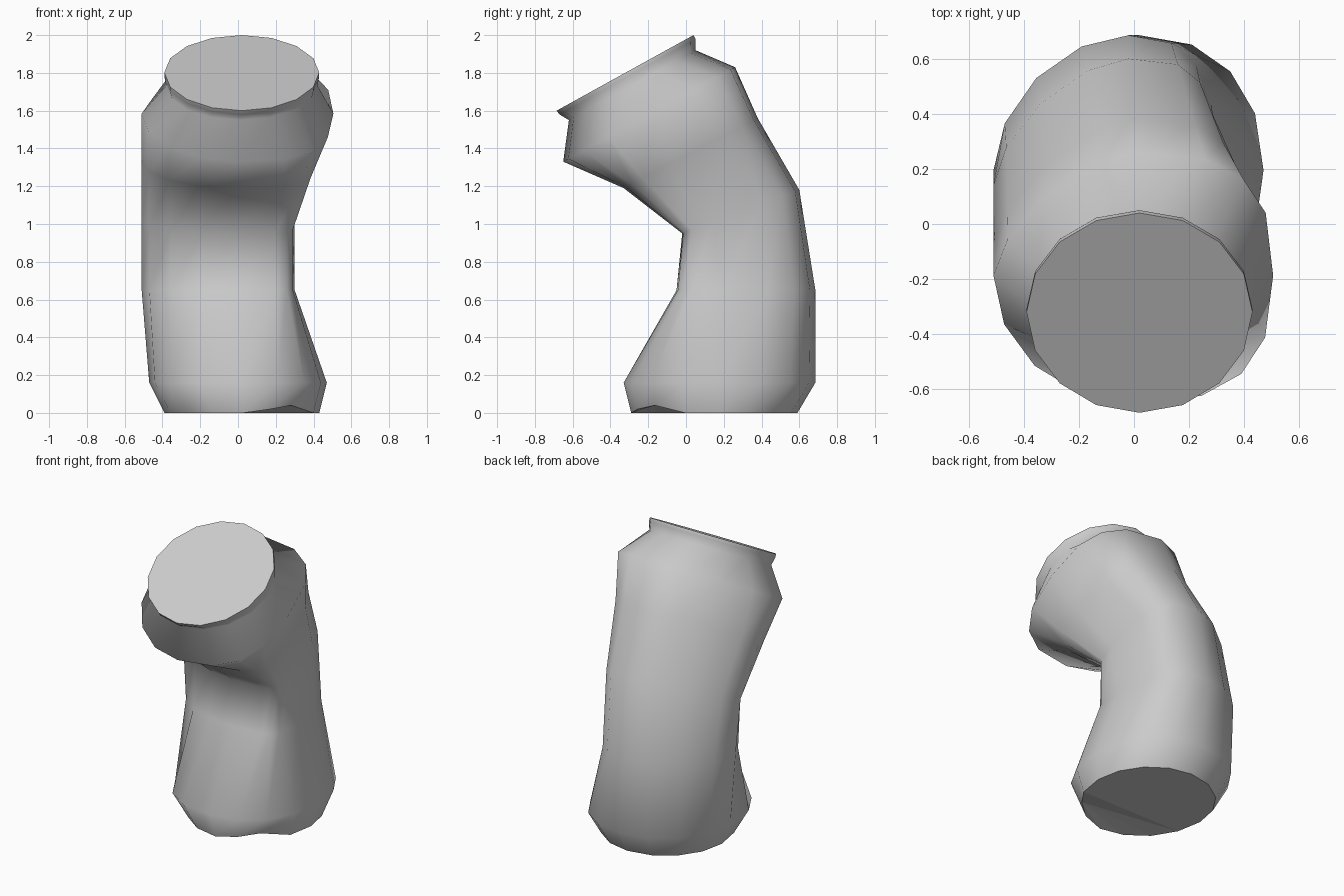
import bpy, bmesh, math
from mathutils import Vector

cube = bpy.data.objects.get("Cube")
if cube:
    bpy.data.objects.remove(cube, do_unlink=True)

SIDES = 16
ROUND = (1, 1, 1, 1)

# One plain metal colour
metal = bpy.data.materials.new("plain_grey_metal")
metal.use_nodes = True
grey = (0.6, 0.6, 0.6, 1)
metal.diffuse_color = grey
metal.node_tree.nodes["Principled BSDF"].inputs["Base Color"].default_value = grey

# Each ring: front (y, z), back (y, z), x limits, radius of the round side, and
# corner powers (below 1 squarer, above 1 flatter) in the order
# back left, back right, front right, front left
RINGS = [
    ((-0.29, 0.00), (0.59, 0.00), -0.39, 0.43, 0.42, ROUND),                  # base
    ((-0.33, 0.16), (0.685, 0.16), -0.47, 0.47, 0.49, (0.9, 1, 0.8, 0.9)),    # lower shoulder
    ((-0.05, 0.65), (0.685, 0.65), -0.51, 0.30, 0.49, (0.75, 1.1, 1.1, 0.4)), # crushed waist
    ((-0.02, 0.95), (0.60, 1.18), -0.51, 0.30, 0.49, (0.6, 1.25, 1.1, 0.4)),
    ((-0.33, 1.19), (0.38, 1.56), -0.51, 0.40, 0.50, (0.6, 1.4, 1, 0.5)),
    ((-0.65, 1.33), (0.26, 1.83), -0.51, 0.505, 0.51, (0.7, 1.3, 1, 0.75)),   # upper shoulder
    ((-0.62, 1.55), (0.05, 1.92), -0.38, 0.42, 0.39, ROUND),                  # neck
    ((-0.67, 1.58), (0.05, 1.98), -0.39, 0.43, 0.41, ROUND),                  # lip
    ((-0.685, 1.60), (0.04, 2.00), -0.39, 0.43, 0.41, ROUND),                 # rim
]


def add_ring(bm, front, back, x_min, x_max, radius, powers):
    """Tilted ring, round at the right and back, pushed in at the front left."""
    f, b = Vector((0, *front)), Vector((0, *back))
    length = (b - f).length
    depth = (b - f) / length
    pivot = b - depth * radius
    pivot_x = x_min + radius
    verts = []
    for i in range(SIDES):
        a = 2 * math.pi * i / SIDES
        power = powers[i * 4 // SIDES]
        c = math.copysign(abs(math.cos(a)) ** power, math.cos(a))
        s = math.copysign(abs(math.sin(a)) ** power, math.sin(a))
        x = pivot_x + c * (x_max - pivot_x if c > 0 else radius)
        d = s * (radius if s > 0 else length - radius)
        verts.append(bm.verts.new(pivot + depth * d + Vector((x, 0, 0))))
    return verts


# Bent can body, lofted through the rings
bm = bmesh.new()
loops = [add_ring(bm, *r) for r in RINGS]
for low, high in zip(loops, loops[1:]):
    for i in range(SIDES):
        j = (i + 1) % SIDES
        bm.faces.new((low[i], low[j], high[j], high[i])).smooth = True

# Flat end caps with crisp borders
caps = [bm.faces.new(loops[0][::-1]), bm.faces.new(loops[-1])]
for cap in caps:
    for edge in cap.edges:
        edge.smooth = False

# Small dent in the bottom edge at the front left
loops[0][-3].co += Vector((-0.01, 0, 0.02))
loops[0][-2].co += Vector((-0.03, -0.01, 0.04))
bmesh.ops.triangulate(bm, faces=[caps[0]])
bmesh.ops.recalc_face_normals(bm, faces=bm.faces)

mesh = bpy.data.meshes.new("crushed_can")
bm.to_mesh(mesh)
bm.free()
mesh.materials.append(metal)
can = bpy.data.objects.new("crushed_can", mesh)
bpy.context.collection.objects.link(can)
